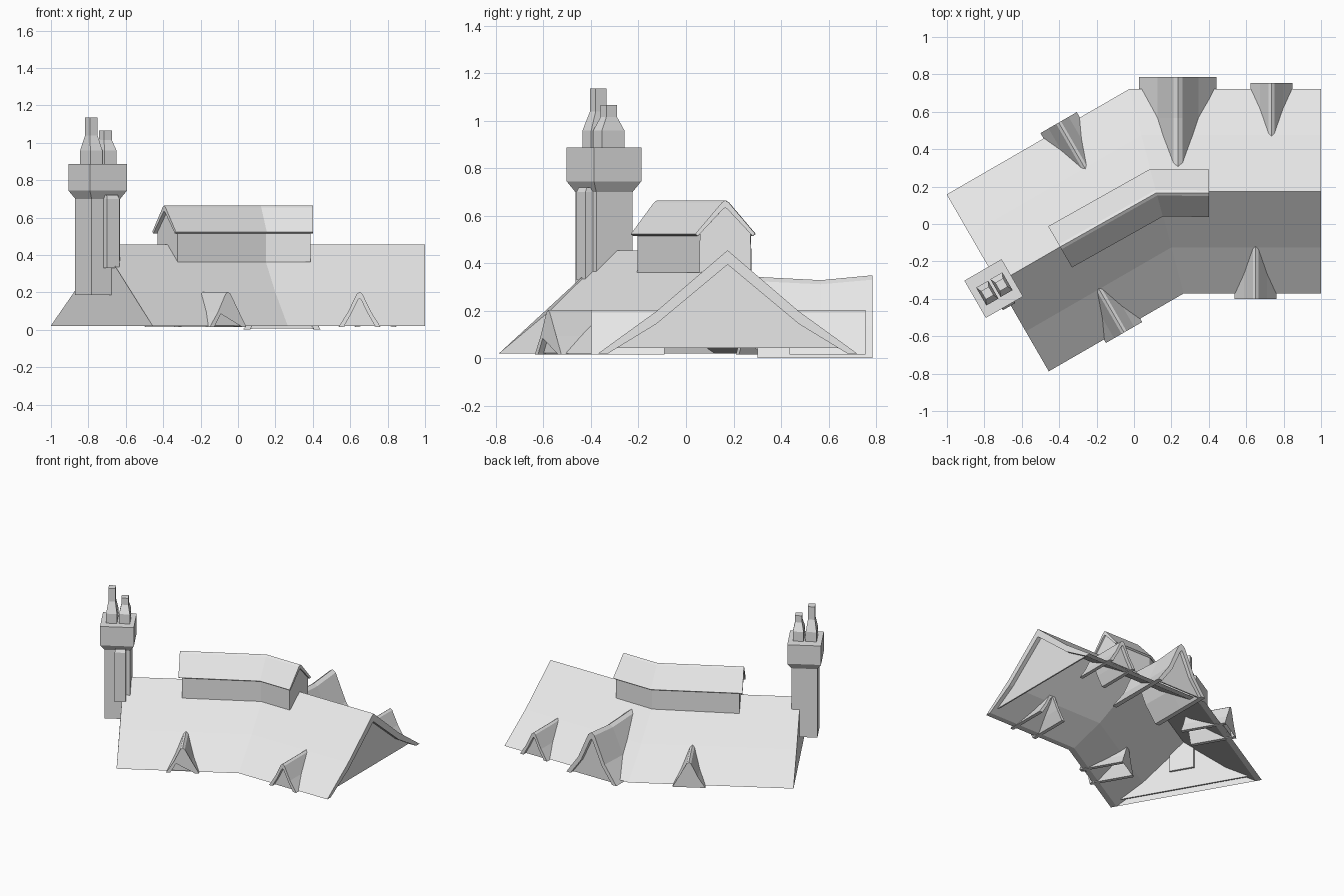
import bpy, bmesh
from math import radians, sin, cos, tan
from mathutils import Vector

if "Cube" in bpy.data.objects:
    bpy.data.objects.remove(bpy.data.objects["Cube"], do_unlink=True)

grey = bpy.data.materials.new("light_grey")
grey.use_nodes = True
grey.diffuse_color = (0.8, 0.8, 0.8, 1)
grey.node_tree.nodes["Principled BSDF"].inputs["Base Color"].default_value = (0.8, 0.8, 0.8, 1)

BEND = radians(30)
ALONG = Vector((cos(BEND), sin(BEND)))      # ridge direction of the turned wing
ACROSS = Vector((-sin(BEND), cos(BEND)))    # horizontal normal of the turned wing
MITER = Vector((-tan(BEND / 2), 1))
X, Y = Vector((1, 0)), Vector((0, 1))


def skin(name, rings):
    """Join equal closed rings of points into a capped solid."""
    bm = bmesh.new()
    loops = [[bm.verts.new(p) for p in ring] for ring in rings]
    n = len(loops[0])
    for a, b in zip(loops, loops[1:]):
        for i in range(n):
            j = (i + 1) % n
            bm.faces.new((a[i], a[j], b[j], b[i]))
    caps = [bm.faces.new(loops[0]), bm.faces.new(loops[-1])]
    bmesh.ops.triangulate(bm, faces=caps)
    bmesh.ops.recalc_face_normals(bm, faces=bm.faces)
    mesh = bpy.data.meshes.new(name)
    bm.to_mesh(mesh)
    bm.free()
    mesh.materials.append(grey)
    obj = bpy.data.objects.new(name, mesh)
    bpy.context.collection.objects.link(obj)
    return obj


def mirrored(half):
    """Half profile from the centre outwards -> full profile."""
    return [(-o, z) for o, z in reversed(half[1:])] + list(half)


def sweep(name, outer, inner, stations):
    """Sweep a symmetric section; a station is (centre, across, height scale)."""
    section = mirrored(outer) + mirrored(inner)[::-1]
    skin(name, [[(c.x + a.x * o, c.y + a.y * o, z * s) for o, z in section]
                for c, a, s in stations])


def block(name, centre, levels):
    """Stack of rectangles turned with the wing; a level is (half u, half v, z)."""
    rings = []
    for u, v, z in levels:
        ring = []
        for su, sv in ((-1, -1), (1, -1), (1, 1), (-1, 1)):
            p = centre + ALONG * u * su + ACROSS * v * sv
            ring.append((p.x, p.y, z))
        rings.append(ring)
    return skin(name, rings)


# Main bent roof
joint = Vector((0.12, 0.175))
west, east = joint - ALONG * 0.98, Vector((1, 0.175))
roof_outer = [(0, 0.455), (0.3, 0.198), (0.546, 0.02)]
roof_inner = [(0, 0.395), (0.3, 0.145), (0.505, 0.02)]
sweep("main_roof", roof_outer, roof_inner,
      [(west, ACROSS, 1), (joint, MITER, 1), (east, Y, 1)])

# Recessed end walls
wall_top = [(0, 0.4), (0.3, 0.15), (0.465, 0.045)]
wall_foot = [(0, 0.045), (0.2, 0.045), (0.4, 0.045)]
for name, c, d, a in (("west_gable_wall", west, ALONG, ACROSS), ("east_gable_wall", east, -X, Y)):
    sweep(name, wall_top, wall_foot, [(c + d * 0.03, a, 1), (c + d * 0.04, a, 1)])

# Long lantern along the ridge
lw, le = joint - ALONG * 0.595, Vector((0.4, 0.165))
top_joint = joint - Y * 0.008
sweep("lantern_roof",
      [(0, 0.665), (0.015, 0.655), (0.127, 0.523)],
      [(0, 0.635), (0.012, 0.625), (0.115, 0.515)],
      [(lw, ACROSS, 1), (top_joint, MITER, 1), (le, Y, 1)])
sweep("lantern_walls",
      [(0, 0.64), (0.107, 0.525), (0.108, 0.362)],
      [(0, 0.44), (0.05, 0.4), (0.1, 0.362)],
      [(lw + ALONG * 0.022, ACROSS, 1), (top_joint, MITER, 1), (le - X * 0.012, Y, 1)])


# Dormers: sharp little gables running into the slopes
def dormer(name, front, inward, across, length, outer, inner, scales=(1, 1, 1)):
    sweep(name + "_roof", outer, inner,
          [(front + inward * length * t, across, s) for t, s in zip((0, 0.45, 1), scales)])
    foot = [(o * 0.9, inner[-1][1] + 0.004) for o, z in inner]
    sweep(name + "_wall", inner, foot,
          [(front + inward * d, across, 1) for d in (0.025, 0.033)])


small_outer = [(0, 0.203), (0.015, 0.192), (0.062, 0.095), (0.112, 0.016)]
small_inner = [(0, 0.168), (0.008, 0.16), (0.045, 0.085), (0.085, 0.016)]
for name, front, inward, across, length in (
        ("front_east_dormer", Vector((0.65, -0.4)), Y, X, 0.31),
        ("front_west_dormer", Vector((-0.053, -0.58)), ACROSS, ALONG, 0.31),
        ("back_west_dormer", Vector((-0.403, 0.542)), -ACROSS, ALONG, 0.32),
        ("back_east_dormer", Vector((0.735, 0.755)), -Y, X, 0.32)):
    dormer(name, front, inward, across, length, small_outer, small_inner)

big_outer = [(0, 0.343), (0.025, 0.325), (0.11, 0.135), (0.207, 0.002)]
big_inner = [(0, 0.295), (0.012, 0.28), (0.085, 0.12), (0.172, 0.002)]
dormer("back_large_dormer", Vector((0.235, 0.785)), -Y, X, 0.485,
       big_outer, big_inner, (1.02, 0.96, 1))

# Chimney tower with flared cap
tower = Vector((-0.75, -0.345))
block("chimney_tower", tower, [(h, h, z) for h, z in (
    (0.088, 0.187), (0.088, 0.7), (0.115, 0.745), (0.115, 0.887))])
block("tower_buttress", tower + ALONG * 0.023 - ACROSS * 0.095,
      [(0.038, 0.03, 0.33), (0.038, 0.03, 0.7), (0.034, 0.02, 0.72)])

# Two chimney pots
for name, offset, grow in (("tall_chimney_pot", -0.042, 1), ("short_chimney_pot", 0.046, 0.72)):
    block(name, tower + ALONG * offset - ACROSS * 0.004 * grow,
          [(0.037, 0.055, 0.88), (0.037, 0.055, 0.958),
           (0.024, 0.026, 0.958 + 0.08 * grow), (0.024, 0.026, 0.885 + 0.25 * grow)])
